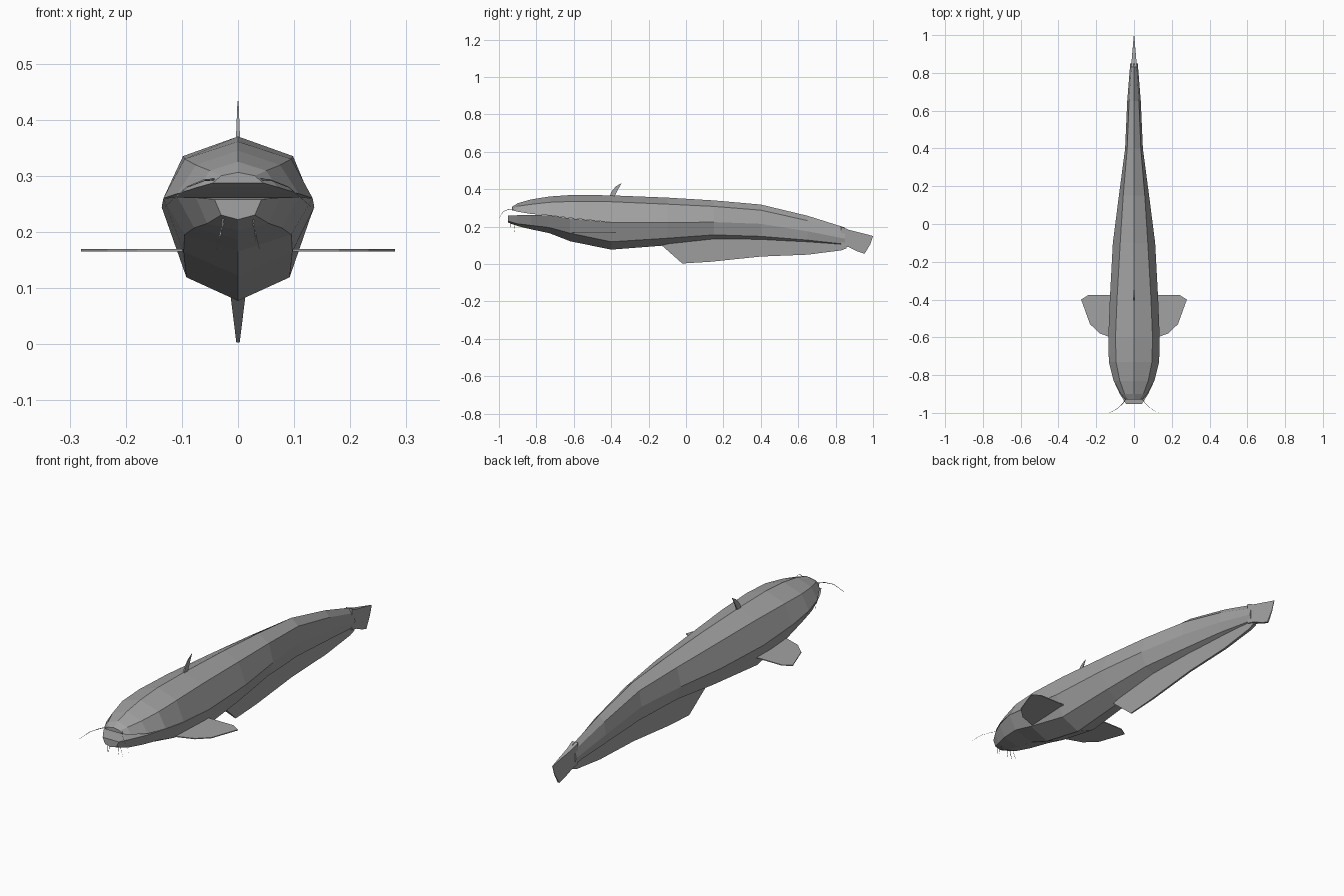
import bpy, bmesh
from mathutils import Vector

if "Cube" in bpy.data.objects:
    bpy.data.objects.remove(bpy.data.objects["Cube"])

grey = bpy.data.materials.new("slate grey")
grey.diffuse_color = (0.36, 0.36, 0.36, 1)
grey.use_nodes = True
grey.node_tree.nodes["Principled BSDF"].inputs["Base Color"].default_value = grey.diffuse_color


def finish(name, bm):
    bmesh.ops.remove_doubles(bm, verts=bm.verts, dist=0.0002)
    bmesh.ops.recalc_face_normals(bm, faces=bm.faces)
    me = bpy.data.meshes.new(name)
    bm.to_mesh(me)
    bm.free()
    me.materials.append(grey)
    ob = bpy.data.objects.new(name, me)
    bpy.context.collection.objects.link(ob)
    return ob


def half_loft(name, sections):
    """Loft five-point half rings: side, corner, ridge, corner, side."""
    bm = bmesh.new()
    rings = []
    for y, sx, sz, cx, cz, rz in sections:
        pts = [(-sx, y, sz), (-cx, y, cz), (0, y, rz), (cx, y, cz), (sx, y, sz)]
        rings.append([bm.verts.new(p) for p in pts])
    for a, b in zip(rings, rings[1:]):
        for i in range(4):
            bm.faces.new((a[i], a[i + 1], b[i + 1], b[i]))
        bm.faces.new((a[4], a[0], b[0], b[4]))      # mouth roof / floor
    bm.faces.new(rings[0])
    bm.faces.new(rings[-1])
    return finish(name, bm)


def plate(name, outline, half):
    """Fin from a (y, z) outline; half gives the half thickness at a point."""
    bm = bmesh.new()
    left = [bm.verts.new((-half(y, z), y, z)) for y, z in outline]
    right = [bm.verts.new((half(y, z), y, z)) for y, z in outline]
    bm.faces.new(left)
    bm.faces.new(right[::-1])
    n = len(outline)
    for i in range(n):
        j = (i + 1) % n
        bm.faces.new((left[i], right[i], right[j], left[j]))
    return finish(name, bm)


# back and upper jaw: y, side x, side z, shoulder x, shoulder z, ridge z
half_loft("upper_body", [
    (-.93, .045, .287, .030, .300, .306),
    (-.90, .070, .280, .050, .309, .325),
    (-.83, .108, .268, .075, .319, .345),
    (-.73, .133, .260, .095, .330, .361),
    (-.60, .136, .244, .098, .335, .370),
    (-.40, .128, .223, .090, .333, .367),
    (-.10, .112, .222, .073, .320, .355),
    (.15, .080, .224, .057, .308, .340),
    (.40, .047, .215, .036, .288, .318),
    (.65, .036, .175, .026, .232, .258),
    (.85, .020, .135, .012, .172, .195)])

# belly and lower jaw: y, side x, side z, edge x, edge z, keel z
half_loft("lower_body", [
    (-.953, .042, .258, .030, .230, .222),
    (-.90, .075, .261, .055, .215, .203),
    (-.83, .108, .262, .078, .207, .186),
    (-.73, .133, .260, .095, .195, .165),
    (-.62, .136, .244, .097, .165, .122),
    (-.40, .128, .223, .092, .119, .077),
    (-.10, .112, .222, .077, .138, .100),
    (.15, .080, .224, .056, .156, .128),
    (.40, .047, .215, .035, .148, .125),
    (.65, .036, .175, .026, .128, .113),
    (.85, .020, .135, .012, .106, .098)])

# tail fin, tapering to a thin rear edge
plate("tail_fin", [(.83, .20), (.87, .183), (.93, .168), (1.0, .15), (.985, .105),
                   (.955, .055), (.92, .066), (.87, .09), (.83, .10)],
      lambda y, z: max(.001, .016 * (1.0 - y) / .17))

# long fin under the rear body, wedge shaped
plate("anal_fin", [(-.13, .10), (-.02, .003), (.13, .012), (.40, .040), (.65, .050),
                   (.83, .073), (.86, .085), (.85, .115), (.40, .15), (.10, .15)],
      lambda y, z: min(.015, .003 + .13 * max(z - .003, 0)) * (1 if y < .3 else .6))

# small back fin
plate("dorsal_fin", [(-.41, .355), (-.40, .385), (-.375, .415), (-.345, .433),
                     (-.365, .395), (-.385, .355)],
      lambda y, z: .001 + .04 * max(.433 - z, 0))

# flat side fins
for side, s in (("left", -1), ("right", 1)):
    bm = bmesh.new()
    shape = [(.09, -.375), (.24, -.375), (.28, -.40), (.233, -.53), (.18, -.58), (.09, -.612)]
    low = [bm.verts.new((s * x, y, .165)) for x, y in shape]
    top = [bm.verts.new((s * x, y, .169)) for x, y in shape]
    bm.faces.new(low)
    bm.faces.new(top)
    for i in range(6):
        j = (i + 1) % 6
        bm.faces.new((low[i], low[j], top[j], top[i]))
    finish(side + "_pectoral_fin", bm)


def whisker(name, pts, r):
    """Three-sided strand that narrows to a point."""
    bm = bmesh.new()
    offs = [Vector((0, r, -r)), Vector((r, -r, 0)), Vector((-r, 0, r))]
    rings = [[bm.verts.new(Vector(p) + o * (1 - i / len(pts))) for o in offs]
             for i, p in enumerate(pts)]
    for a, b in zip(rings, rings[1:]):
        for k in range(3):
            m = (k + 1) % 3
            bm.faces.new((a[k], a[m], b[m], b[k]))
    bm.faces.new(rings[0])
    bm.faces.new(rings[-1])
    finish(name, bm)


# long upper whiskers and short chin whiskers
for side, s in (("left", -1), ("right", 1)):
    whisker(side + "_upper_whisker", [(s * .035, -.915, .294), (s * .06, -.95, .292),
            (s * .09, -.978, .28), (s * .13, -1.0, .245)], .002)
    whisker(side + "_inner_chin_whisker", [(s * .026, -.935, .226), (s * .029, -.937, .205),
            (s * .031, -.935, .185)], .0015)
    whisker(side + "_outer_chin_whisker", [(s * .024, -.915, .222), (s * .032, -.918, .195),
            (s * .038, -.915, .17)], .0015)
